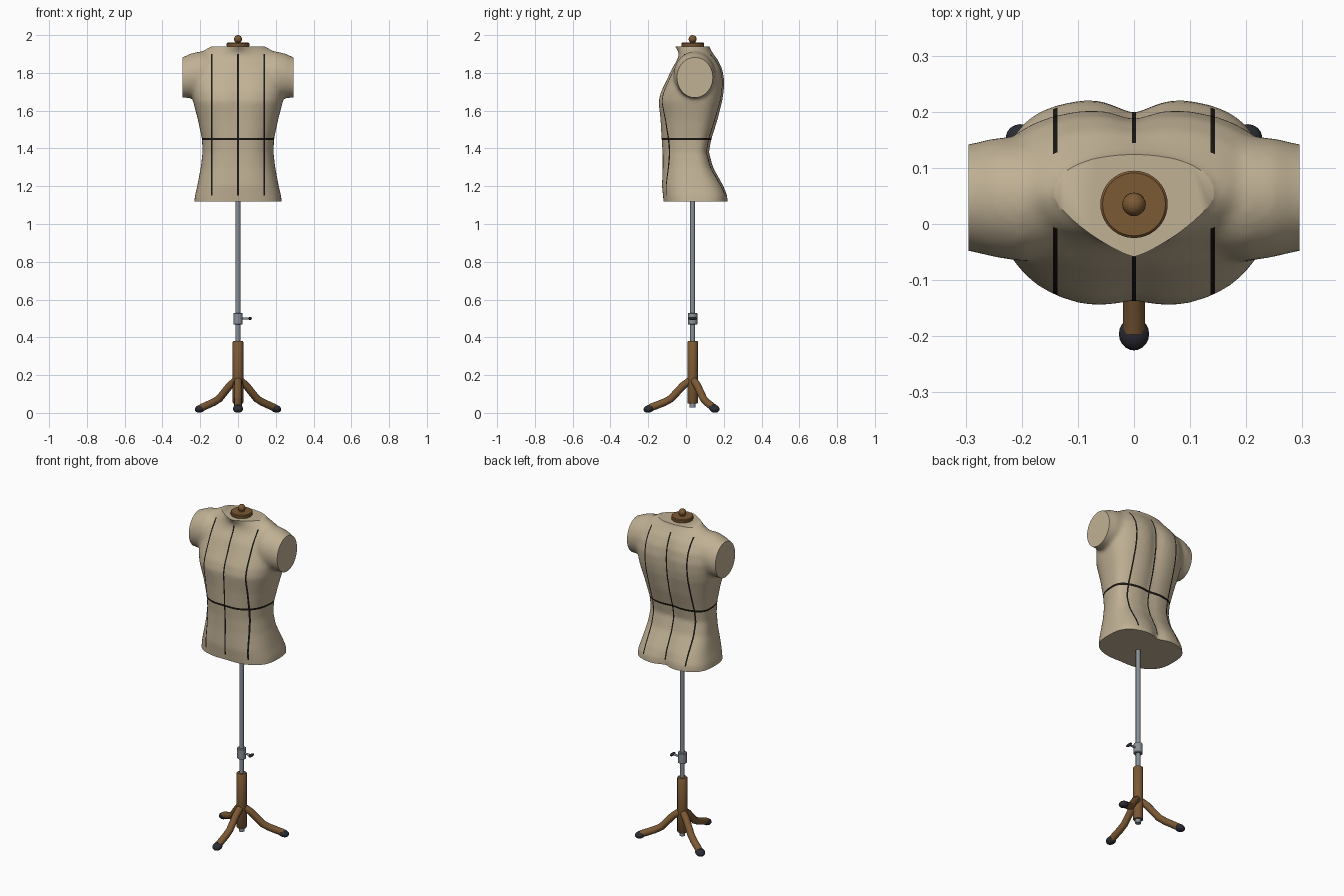
import bpy, bmesh, math
from mathutils import Vector

cube = bpy.data.objects.get("Cube")
if cube:
    bpy.data.objects.remove(cube, do_unlink=True)


def material(name, rgb):
    m = bpy.data.materials.new(name)
    m.use_nodes = True
    m.diffuse_color = (*rgb, 1)
    bsdf = m.node_tree.nodes["Principled BSDF"]
    bsdf.inputs["Base Color"].default_value = (*rgb, 1)
    bsdf.inputs["Roughness"].default_value = 0.7
    return m


linen = material("linen", (0.53, 0.44, 0.30))
tape = material("black tape", (0.01, 0.008, 0.006))
wood = material("brown wood", (0.20, 0.10, 0.035))
steel = material("grey steel", (0.25, 0.28, 0.31))
rubber = material("dark rubber", (0.025, 0.025, 0.035))
AXIS_Y = 0.035


def finish(obj, *mats, angle=40):
    for m in mats:
        obj.data.materials.append(m)
    bpy.ops.object.select_all(action="DESELECT")
    obj.select_set(True)
    bpy.context.view_layer.objects.active = obj
    bpy.ops.object.shade_smooth_by_angle(angle=math.radians(angle))
    return obj


def new_object(name, bm):
    me = bpy.data.meshes.new(name)
    bm.to_mesh(me)
    bm.free()
    obj = bpy.data.objects.new(name, me)
    bpy.context.collection.objects.link(obj)
    return obj


def loft(bm, rings):
    loops = [[bm.verts.new(p) for p in ring] for ring in rings]
    n = len(loops[0])
    for a, b in zip(loops, loops[1:]):
        for i in range(n):
            j = (i + 1) % n
            bm.faces.new((a[i], a[j], b[j], b[i]))
    bm.faces.new(loops[0])
    bm.faces.new(loops[-1])


def lathe(name, profile, mat, sides=24):
    """Profile of (radius, z) turned about the stand's axis."""
    bm = bmesh.new()
    turn = [math.tau * i / sides for i in range(sides)]
    loft(bm, [[(r * math.cos(t), AXIS_Y + r * math.sin(t), z) for t in turn]
              for r, z in profile])
    bmesh.ops.recalc_face_normals(bm, faces=bm.faces)
    return finish(new_object(name, bm), mat)


def ball(name, loc, scale, mat):
    bm = bmesh.new()
    bmesh.ops.create_uvsphere(bm, u_segments=20, v_segments=12, radius=1)
    bmesh.ops.scale(bm, vec=scale, verts=bm.verts)
    obj = new_object(name, bm)
    obj.location = loc
    return finish(obj, mat)


# ---- Torso: body rings (z, half width, front y, back y, front power, back power, grooves)
body = [
    (1.09, .235, -.118, .225, .75, .65, .004, .028),
    (1.15, .228, -.124, .222, .75, .65, .004, .026),
    (1.20, .216, -.130, .202, .75, .68, .005, .018),
    (1.30, .197, -.127, .146, .78, .75, .006, .010),
    (1.38, .188, -.128, .124, .80, .78, .006, .010),
    (1.45, .191, -.133, .138, .80, .78, .006, .012),
    (1.55, .212, -.139, .170, .80, .78, .008, .014),
    (1.65, .238, -.150, .195, .78, .75, .014, .018),
    (1.70, .248, -.137, .203, .80, .75, .012, .020),
    (1.76, .255, -.106, .206, .80, .75, .008, .020),
    (1.82, .250, -.078, .196, .85, .78, .004, .016),
    (1.87, .230, -.045, .172, 1.0, .85, 0, .010),
    (1.90, .208, -.038, .148, 1.2, .90, 0, .004),
    (1.925, .172, -.048, .130, 1.5, .90, 0, 0),
    (1.94, .138, -.062, .122, 1.6, .90, 0, 0),
    (1.97, .125, -.068, .118, 1.6, .90, 0, 0),
]


def body_ring(z, half, front, back, pf, pb, gf, gb, n=56):
    mid = 0.05
    pts = []
    for i in range(n):
        c, s = math.cos(math.tau * i / n), math.sin(math.tau * i / n)
        power, depth, groove = (pb, back - mid, gb) if s > 0 else (pf, mid - front, gf)
        x = half * math.copysign(abs(c) ** power, c)
        dent = groove * math.exp(-(x / 0.04) ** 2)
        y = mid + math.copysign(max(depth * abs(s) ** power - dent * abs(s), 0), s)
        pts.append((x, y, z))
    return pts


# Arm stumps: (x, centre y, centre z, y radius, z radius)
arm = [(.10, .04, 1.77, .095, .13), (.20, .045, 1.787, .112, .127),
       (.25, .047, 1.785, .106, .118), (.295, .047, 1.775, .095, .107),
       (.33, .047, 1.77, .092, .104)]

bm = bmesh.new()
loft(bm, [body_ring(*row) for row in body])
for side in (1, -1):
    loft(bm, [[(side * x, y + ry * math.cos(math.tau * i / 32), z + rz * math.sin(math.tau * i / 32))
               for i in range(32)] for x, y, z, ry, rz in arm])
bmesh.ops.recalc_face_normals(bm, faces=bm.faces)
torso = new_object("torso", bm)

# Fuse the body and arms into one soft skin
remesh = torso.modifiers.new("fuse", "REMESH")
remesh.mode = "VOXEL"
remesh.voxel_size = 0.01
soft = torso.modifiers.new("soften", "SMOOTH")
soft.factor = 0.5
soft.iterations = 10
skin = bpy.data.meshes.new_from_object(
    torso.evaluated_get(bpy.context.evaluated_depsgraph_get()))
torso.modifiers.clear()

bm = bmesh.new()
bm.from_mesh(skin)


def slice_at(co, normal, trim=False):
    geom = bm.verts[:] + bm.edges[:] + bm.faces[:]
    cut = bmesh.ops.bisect_plane(bm, geom=geom, dist=1e-5, plane_co=co,
                                 plane_no=normal, clear_outer=trim)["geom_cut"]
    if trim:
        edges = [e for e in cut if isinstance(e, bmesh.types.BMEdge) and e.is_boundary]
        bmesh.ops.edgeloop_fill(bm, edges=edges)


# Trim flat ends at hem, neck and arms
slice_at((0, 0, 1.12), (0, 0, -1), True)
slice_at((0, 0, 1.94), (0, 0, 1), True)
for side in (1, -1):
    slice_at((side * .295, 0, 0), (side, 0, 0), True)

# Cut the seam tapes into the skin and colour them
SEAMS, SEAM_HALF, WAIST, WAIST_HALF = (-.14, 0, .14), .004, 1.45, .006
for x in SEAMS:
    for edge in (-SEAM_HALF, SEAM_HALF):
        slice_at((x + edge, 0, 0), (1, 0, 0))
for z in (1.15, 1.9, WAIST - WAIST_HALF, WAIST + WAIST_HALF):
    slice_at((0, 0, z), (0, 0, 1))
for f in bm.faces:
    c = f.calc_center_median()
    seam = any(abs(c.x - x) < SEAM_HALF for x in SEAMS) and 1.15 < c.z < 1.9
    f.material_index = int(seam or abs(c.z - WAIST) < WAIST_HALF)
bm.to_mesh(torso.data)
bm.free()
bpy.data.meshes.remove(skin)
finish(torso, linen, tape, angle=50)

# ---- Neck cap with finial
lathe("neck_cap", [(.056, 1.935), (.06, 1.942), (.06, 1.956), (.056, 1.96)], wood, 40)
lathe("finial_stem", [(.018, 1.958), (.011, 1.966), (.011, 1.975)], wood)
ball("finial_ball", (0, AXIS_Y, 1.979), (.021, .021, .021), wood)

# ---- Pole, height clamp and wooden sleeve
lathe("pole", [(.013, .03), (.013, 1.14)], steel)
lathe("pole_foot", [(.016, .028), (.016, .055)], steel)
lathe("clamp_collar", [(.022, .467), (.025, .47), (.025, .527), (.022, .53)], steel)
lathe("wood_sleeve", [(.025, .05), (.028, .054), (.028, .376), (.025, .38)], wood)

bm = bmesh.new()
loft(bm, [[(x, AXIS_Y + .006 * math.cos(math.tau * i / 12), .5 + .006 * math.sin(math.tau * i / 12))
           for i in range(12)] for x in (.015, .065)])
bmesh.ops.recalc_face_normals(bm, faces=bm.faces)
finish(new_object("clamp_screw", bm), steel)
ball("clamp_wing", (.064, AXIS_Y, .5), (.009, .024, .009), rubber)

# ---- Three bent legs with rubber feet
leg_path = [(.012, .172), (.05, .145), (.115, .075), (.15, .056), (.225, .027)]
for name, degrees in (("front", -90), ("left", 30), ("right", 150)):
    a = math.radians(degrees)
    out = Vector((math.cos(a), math.sin(a), 0))
    across = Vector((-out.y, out.x, 0))
    base = Vector((0, AXIS_Y, 0))
    rings = []
    for k, (r, z) in enumerate(leg_path):
        r0, z0 = leg_path[max(k - 1, 0)]
        r1, z1 = leg_path[min(k + 1, len(leg_path) - 1)]
        up = (out * (z0 - z1) + Vector((0, 0, r1 - r0))).normalized()
        centre = base + out * r + Vector((0, 0, z))
        rings.append([centre + .02 * (across * math.cos(math.tau * i / 16) +
                                      up * math.sin(math.tau * i / 16)) for i in range(16)])
    bm = bmesh.new()
    loft(bm, rings)
    bmesh.ops.recalc_face_normals(bm, faces=bm.faces)
    finish(new_object(name + "_leg", bm), wood)
    foot = ball(name + "_foot", base + out * .231 + Vector((0, 0, .022)), (.03, .027, .02), rubber)
    foot.rotation_euler = (0, math.radians(16), a)
